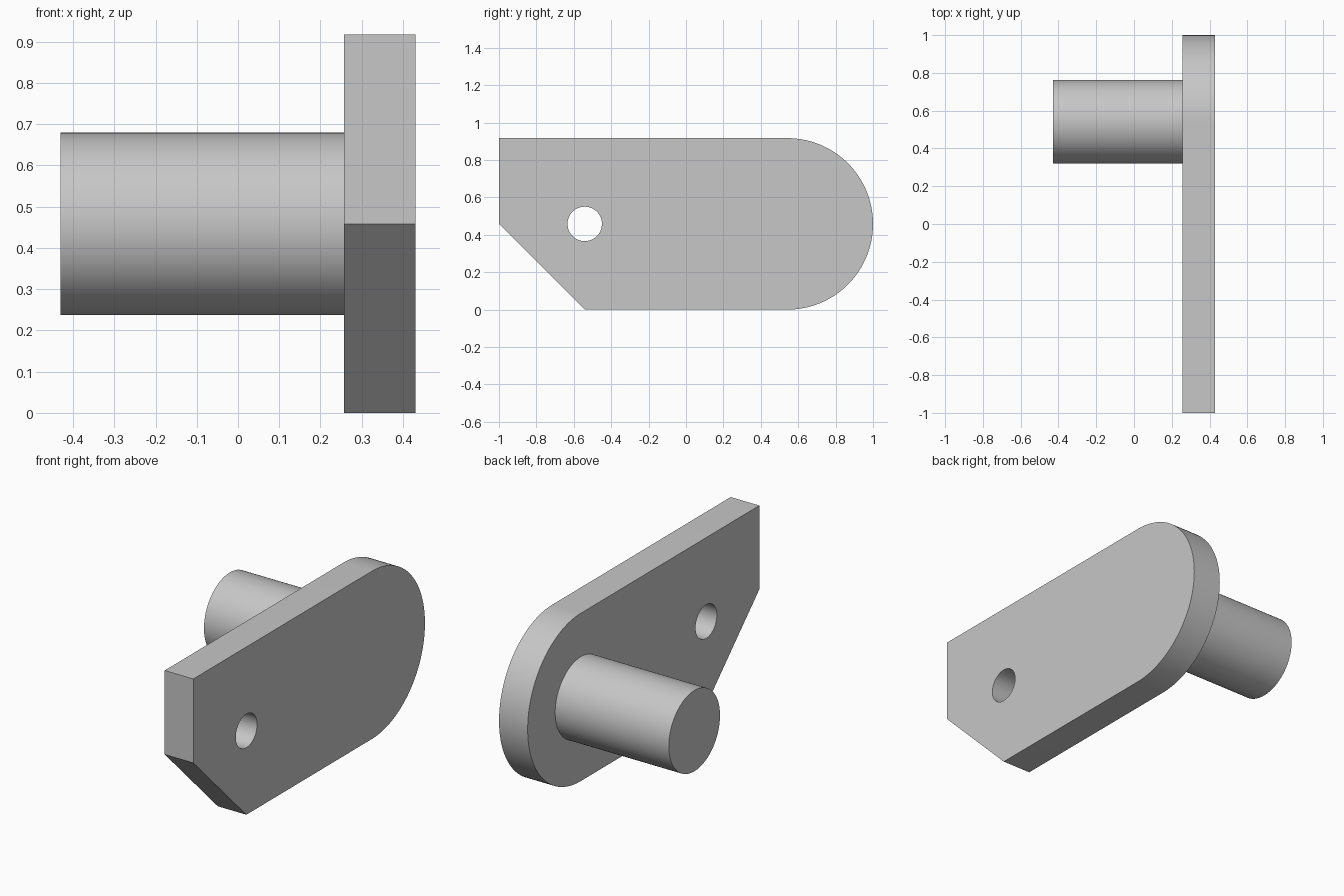
import bpy, bmesh
from math import sin, cos, pi, radians
from mathutils import Matrix, Vector

cube = bpy.data.objects.get("Cube")
if cube:
    bpy.data.objects.remove(cube, do_unlink=True)

# Key dimensions
X_PIN, X_INNER, X_OUTER = -0.43, 0.257, 0.43
R_END = 0.4585                 # rounded end radius, half the plate height
Y_AXIS = 1 - R_END             # pin axis; the hole mirrors it
R_PIN, R_HOLE = 0.221, 0.092

grey = bpy.data.materials.new("plain_grey")
grey.use_nodes = True
colour = (0.57, 0.57, 0.57, 1)
grey.diffuse_color = colour
grey.node_tree.nodes["Principled BSDF"].inputs["Base Color"].default_value = colour


def finish(bm, name):
    bmesh.ops.recalc_face_normals(bm, faces=bm.faces)
    mesh = bpy.data.meshes.new(name)
    bm.to_mesh(mesh)
    bm.free()
    obj = bpy.data.objects.new(name, mesh)
    bpy.context.collection.objects.link(obj)
    mesh.materials.append(grey)
    bpy.ops.object.select_all(action="DESELECT")
    obj.select_set(True)
    bpy.context.view_layer.objects.active = obj
    bpy.ops.object.shade_smooth_by_angle(angle=radians(30))


def arc(cy, radius, start, end, steps):
    angles = [start + (end - start) * i / steps for i in range(steps + 1)]
    return [(cy + radius * cos(a), R_END + radius * sin(a)) for a in angles]


def loop(bm, points):
    verts = [bm.verts.new((X_INNER, y, z)) for y, z in points]
    return [bm.edges.new((v, verts[i - 1])) for i, v in enumerate(verts)]


# Plate: rounded back end, one cut corner, and a through hole
bm = bmesh.new()
outline = [(-1, 2 * R_END), (-1, R_END), (-Y_AXIS, 0)]
outline += arc(Y_AXIS, R_END, -pi / 2, pi / 2, 64)
edges = loop(bm, outline) + loop(bm, arc(-Y_AXIS, R_HOLE, 0, 2 * pi, 64)[:-1])
bmesh.ops.triangle_fill(bm, edges=edges, use_beauty=True, normal=Vector((1, 0, 0)))
result = bmesh.ops.extrude_face_region(bm, geom=bm.faces[:], use_keep_orig=True)
moved = [g for g in result["geom"] if isinstance(g, bmesh.types.BMVert)]
bmesh.ops.translate(bm, verts=moved, vec=(X_OUTER - X_INNER, 0, 0))
finish(bm, "plate")

# Round pin standing out from the inner side of the plate
bm = bmesh.new()
place = (Matrix.Translation(((X_PIN + X_INNER) / 2, Y_AXIS, R_END))
         @ Matrix.Rotation(pi / 2, 4, "Y"))
bmesh.ops.create_cone(bm, cap_ends=True, segments=96, radius1=R_PIN, radius2=R_PIN,
                      depth=X_INNER - X_PIN, matrix=place)
finish(bm, "pin")
